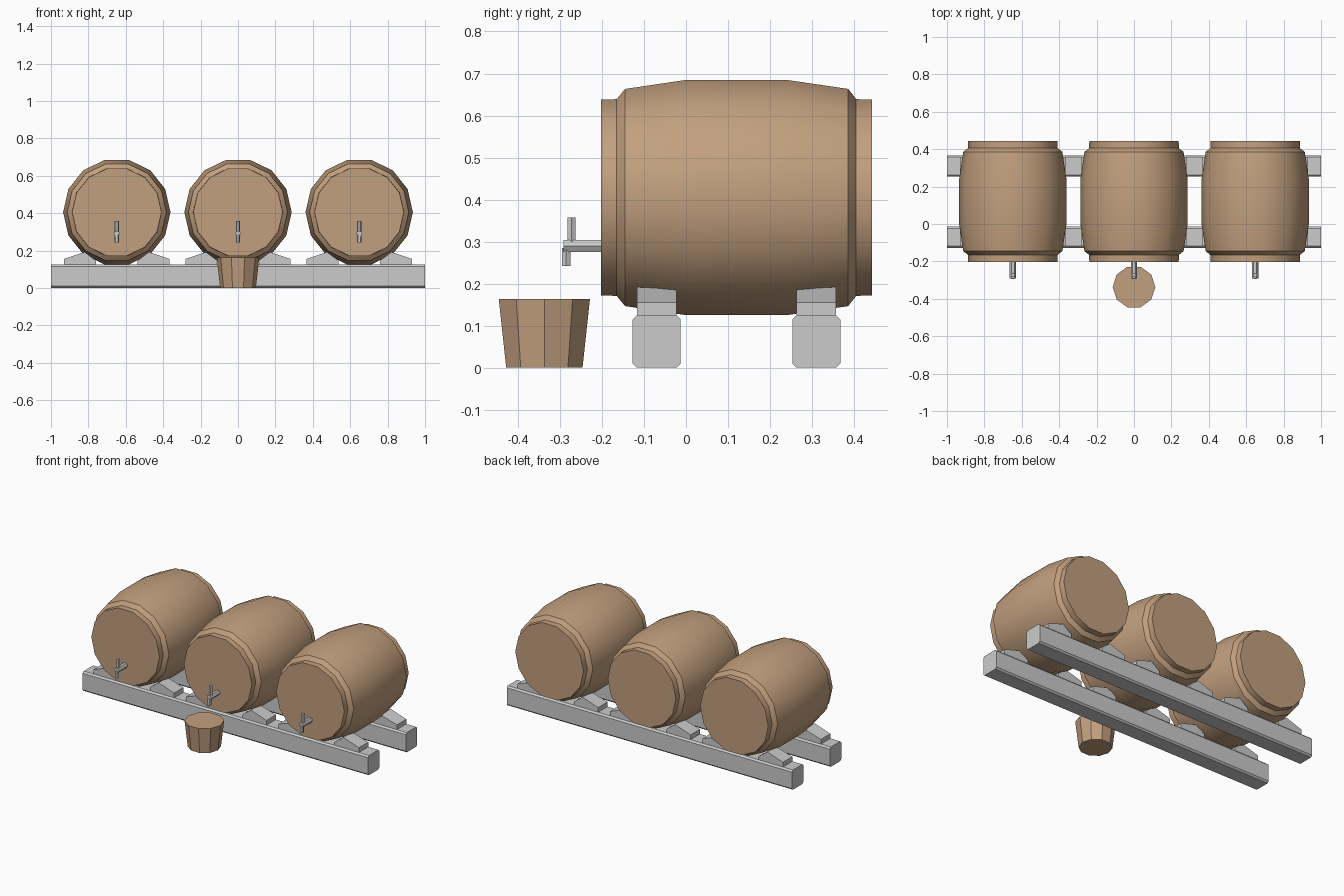
import bpy, bmesh
from math import pi, sin, cos

if "Cube" in bpy.data.objects:
    bpy.data.objects.remove(bpy.data.objects["Cube"])

wood = bpy.data.materials.new("wood")
wood.diffuse_color = (0.54, 0.35, 0.21, 1)
wood.use_nodes = True
wood.node_tree.nodes["Principled BSDF"].inputs["Base Color"].default_value = wood.diffuse_color


def finish(name, bm, mat=None, smooth=False):
    bmesh.ops.recalc_face_normals(bm, faces=bm.faces)
    me = bpy.data.meshes.new(name)
    bm.to_mesh(me)
    bm.free()
    ob = bpy.data.objects.new(name, me)
    bpy.context.collection.objects.link(ob)
    if mat:
        me.materials.append(mat)
    if smooth:
        bpy.ops.object.select_all(action='DESELECT')
        ob.select_set(True)
        bpy.context.view_layer.objects.active = ob
        bpy.ops.object.shade_smooth_by_angle(angle=pi / 6)
    return ob


def loft(bm, loops):
    """Skin a list of equal-length vertex loops and cap both ends."""
    rows = [[bm.verts.new(p) for p in loop] for loop in loops]
    n = len(rows[0])
    for a, b in zip(rows, rows[1:]):
        for i in range(n):
            j = (i + 1) % n
            bm.faces.new((a[i], a[j], b[j], b[i]))
    bm.faces.new(rows[0])
    bm.faces.new(rows[-1])


def turned(name, centre, profile, n, axis, mat=None, smooth=False):
    """Lathe-turned part: profile is (position along axis, radius)."""
    x, y, z = centre
    loops = []
    for t, r in profile:
        ring = [(r * cos(2 * pi * i / n), r * sin(2 * pi * i / n)) for i in range(n)]
        loops.append([(x + u, t, z + v) if axis == 'Y' else (x + u, y + v, t)
                      for u, v in ring])
    bm = bmesh.new()
    loft(bm, loops)
    return finish(name, bm, mat, smooth)


# y range of each chock pair, paired with height of the crest at both ends
supports = {"front": (-0.117, -0.023, 0.192, 0.187),
            "back": (0.263, 0.357, 0.187, 0.192)}

# Long chamfered rails
for side, (y0, y1, _, _) in supports.items():
    a, b, c = y0 - 0.01, y1 + 0.01, 0.01
    section = [(y0, 0), (y1, 0), (b, c), (b, 0.115),
               (y1, 0.125), (y0, 0.125), (a, 0.115), (a, c)]
    bm = bmesh.new()
    loft(bm, [[(x, y, z) for y, z in section] for x in (-1, 1)])
    finish(side + "_rail", bm)

barrel_profile = [(-0.202, 0.239), (-0.165, 0.240), (-0.145, 0.265), (0, 0.287),
                  (0.24, 0.287), (0.386, 0.265), (0.405, 0.240), (0.443, 0.239)]

for bx in (-0.648, 0, 0.648):
    # Barrel
    turned("barrel", (bx, 0, 0.405), barrel_profile, 14, 'Y', wood, True)

    # Tap: pipe, handle and spout
    turned("tap_pipe", (bx, 0, 0.29), [(-0.291, 0.0165), (-0.195, 0.0165)], 6, 'Y')
    turned("tap_handle", (bx, -0.272, 0), [(0.295, 0.011), (0.357, 0.011)], 6, 'Z')
    turned("tap_spout", (bx, -0.285, 0), [(0.242, 0.0115), (0.285, 0.0115)], 6, 'Z')

    # Wedge chocks on either side
    for side, (y0, y1, h0, h1) in supports.items():
        for s in (-1, 1):
            bm = bmesh.new()
            loft(bm, [[(bx + s * u, y, z) for u, z in
                       ((0.112, 0.12), (0.282, 0.12), (0.282, 0.155),
                        (0.172, h), (0.112, 0.147))]
                      for y, h in ((y0, h0), (y1, h1))])
            finish(side + "_chock", bm)

# Bucket under the middle tap
turned("bucket", (0, -0.337, 0), [(0, 0.0955), (0.163, 0.114)], 10, 'Z', wood)
